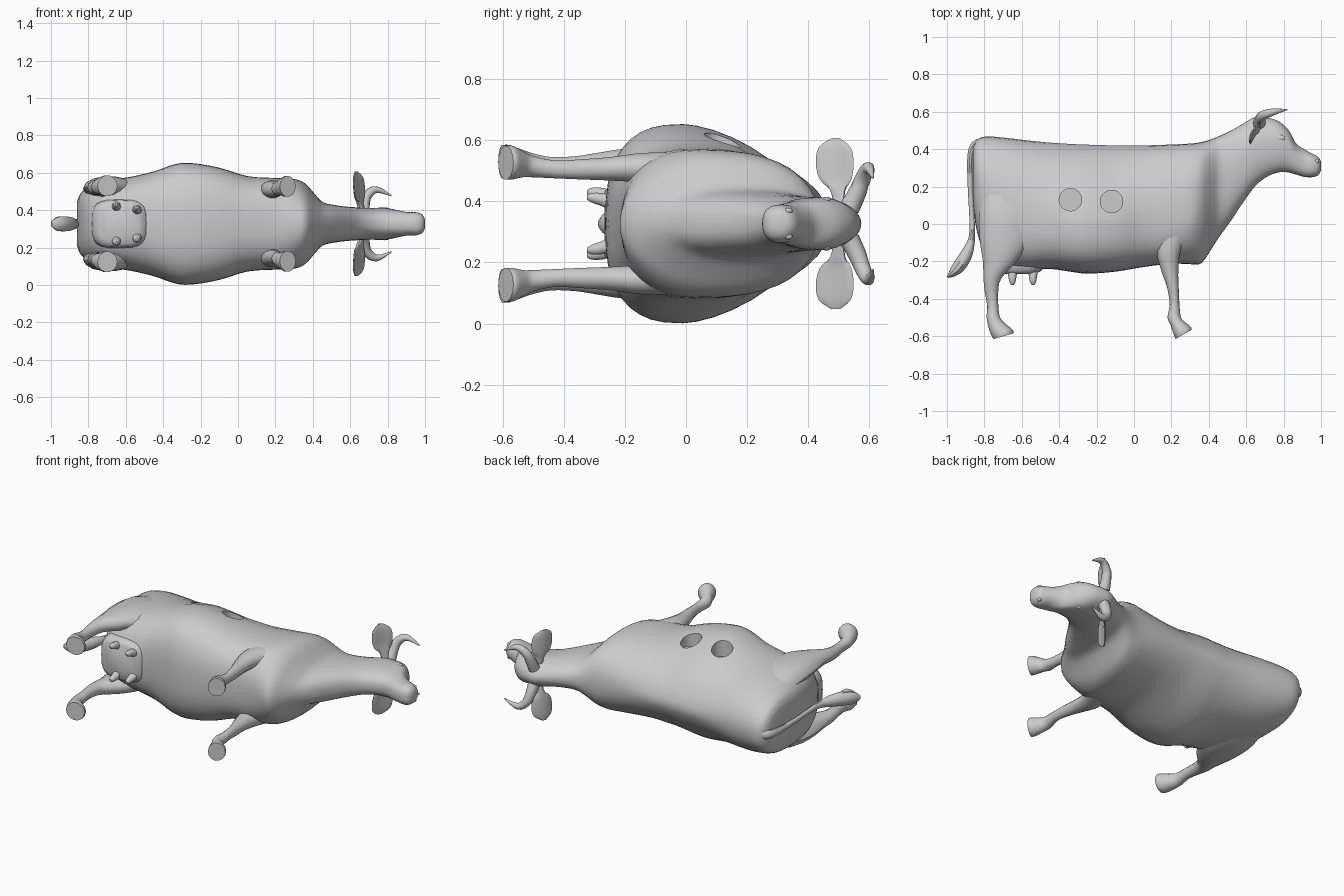
import bpy, bmesh, math
from mathutils import Vector
from mathutils.bvhtree import BVHTree

if "Cube" in bpy.data.objects:
    bpy.data.objects.remove(bpy.data.objects["Cube"])

MID = 0.327  # height of the animal's symmetry plane (it lies on its side)
grey = bpy.data.materials.new("plain grey")
grey.diffuse_color = (0.6, 0.6, 0.6, 1)
grey.use_nodes = True
grey.node_tree.nodes["Principled BSDF"].inputs["Base Color"].default_value = grey.diffuse_color
trunk = None  # search tree of the body, used to trim what is buried in it


def smooth_rows(rows, steps):
    """Catmull-Rom interpolation of rows of numbers."""
    out = []
    for i in range(len(rows) - 1):
        a, b, c, d = (rows[max(0, min(len(rows) - 1, i + k))] for k in (-1, 0, 1, 2))
        for s in range(steps):
            t = s / steps
            out.append([q + 0.5 * t * (r - p + t * (2 * p - 5 * q + 4 * r - w + t * (3 * (q - r) + w - p)))
                        for p, q, r, w in zip(a, b, c, d)])
    return out + [list(rows[-1])]


def buried(p):
    co, normal, _, dist = trunk.find_nearest(p)
    return (p - co).dot(normal) < 0 and dist > .004


def loft(name, rings, angle=40):
    """Skin a list of point rings, close both ends, drop faces hidden in the body."""
    bm = bmesh.new()
    vs = [[bm.verts.new(p) for p in ring] for ring in rings]
    n = len(vs[0])
    for r, s in zip(vs, vs[1:]):
        for i in range(n):
            bm.faces.new((r[i], r[(i + 1) % n], s[(i + 1) % n], s[i]))
    bm.faces.new(vs[0][::-1])
    bm.faces.new(vs[-1])
    bmesh.ops.recalc_face_normals(bm, faces=bm.faces)
    if trunk:
        hidden = [f for f in bm.faces if all(buried(v.co) for v in f.verts)]
        bmesh.ops.delete(bm, geom=hidden, context='FACES')
    me = bpy.data.meshes.new(name)
    bm.to_mesh(me)
    bm.free()
    ob = bpy.data.objects.new(name, me)
    bpy.context.collection.objects.link(ob)
    me.materials.append(grey)
    shade(ob, angle)
    return ob


def shade(ob, angle):
    bpy.ops.object.select_all(action='DESELECT')
    ob.select_set(True)
    bpy.context.view_layer.objects.active = ob
    bpy.ops.object.shade_smooth_by_angle(angle=math.radians(angle))


def power(v, e):
    return math.copysign(abs(v) ** e, v)


def circle(n):
    return [(math.cos(2 * math.pi * i / n), math.sin(2 * math.pi * i / n)) for i in range(n)]


def limb(name, rows, side, n=14):
    """Rows: y, x centre, x half, offset from symmetry plane, z half, sole tilt."""
    return loft(name, [[(x + c * hx, y + 0.25 * c * tilt, MID + side * (off + s * hz)) for c, s in circle(n)]
                       for y, x, hx, off, hz, tilt in smooth_rows(rows, 3)])


def tube(name, rows, n=10):
    """Rows: x, y, z, radius along the bend, radius across (z)."""
    rows = smooth_rows(rows, 4)
    rings = []
    for i, r in enumerate(rows):
        d = (Vector(rows[min(i + 1, len(rows) - 1)][:3]) - Vector(rows[max(i - 1, 0)][:3])).normalized()
        u = d.cross(Vector((0, 0, 1))).normalized()
        w = u.cross(d)
        rings.append([Vector(r[:3]) + u * c * r[3] + w * s * r[4] for c, s in circle(n)])
    return loft(name, rings)


# Trunk, neck and head: x, back, belly, half width, widest level (0 belly, 1 back)
body_rows = [
    (-.86, .41, .10, .12, .5), (-.84, .45, -.04, .165, .5), (-.79, .468, -.17, .20, .45),
    (-.70, .462, -.235, .232, .42), (-.58, .448, -.245, .25, .4), (-.45, .435, -.24, .28, .38),
    (-.34, .428, -.255, .318, .37), (-.25, .424, -.265, .325, .37), (-.10, .42, -.255, .30, .37),
    (.05, .42, -.23, .255, .4), (.20, .425, -.212, .245, .4), (.30, .43, -.215, .24, .42),
    (.36, .438, -.21, .215, .5), (.41, .452, -.14, .16, .5), (.455, .47, -.07, .115, .5),
    (.52, .50, .02, .10, .5), (.58, .535, .11, .092, .5), (.65, .572, .205, .087, .55),
    (.72, .567, .258, .085, .58), (.78, .545, .277, .086, .62), (.83, .498, .275, .078, .62),
    (.865, .432, .265, .07, .58), (.91, .40, .252, .062, .5), (.95, .378, .25, .062, .48),
    (.98, .362, .258, .053, .5), (.995, .345, .275, .036, .5), (1.0, .33, .29, .018, .5)]


def blend(x, stops):
    """Piecewise linear value along the body."""
    for (a, p), (b, q) in zip(stops, stops[1:]):
        if x <= b:
            return p + (q - p) * max(0, (x - a) / (b - a))
    return stops[-1][1]


# Section squareness (below 1 boxy, above 1 ridged) over the back and under the belly
BACK = [(-.86, .85), (-.6, .95), (-.35, 1.25), (-.1, 1.25), (.1, 1.0), (.3, .8), (.45, .85), (.6, 1)]
BELLY = [(-.86, .75), (.2, .75), (.34, 1.0), (.40, 1.0), (.5, .8), (1, .8)]
rings = []
for x, top, bot, hw, wide in smooth_rows(body_rows, 3):
    lvl = bot + wide * (top - bot)
    ring = []
    for c, s in circle(40):
        e = blend(x, BACK if s > 0 else BELLY)
        ring.append((x, lvl + power(s, e) * (top - lvl if s > 0 else lvl - bot), MID + power(c, e) * hw))
    rings.append(ring)
body = loft("body", rings)
bm = bmesh.new()
bm.from_mesh(body.data)
trunk = BVHTree.FromBMesh(bm)
bm.free()

# Two round sockets in the upper flank
for hx, hy in [(-.34, .13), (-.12, .12)]:
    bpy.ops.mesh.primitive_cylinder_add(vertices=32, radius=.06, depth=.4, location=(hx, hy, .735))
    cutter = bpy.context.object
    cutter.hide_render = True
    mod = body.modifiers.new("socket", 'BOOLEAN')
    mod.operation, mod.object, mod.solver = 'DIFFERENCE', cutter, 'EXACT'
    bpy.context.view_layer.objects.active = body
    bpy.ops.object.modifier_apply(modifier=mod.name)
    bpy.data.objects.remove(cutter)
shade(body, 40)

# Legs: y, x centre, x half, offset, z half, sole tilt
front_rows = [(.16, .25, .07, .14, .05, 0), (.0, .22, .095, .175, .055, 0), (-.14, .185, .065, .183, .05, 0),
              (-.24, .19, .047, .18, .04, 0), (-.34, .208, .031, .178, .034, 0), (-.43, .217, .026, .178, .03, 0),
              (-.50, .215, .036, .187, .036, 0), (-.535, .236, .04, .195, .044, .03),
              (-.57, .258, .046, .2, .056, .08), (-.59, .266, .043, .2, .056, .1)]
rear_rows = [(.25, -.70, .09, .13, .06, 0), (.08, -.69, .135, .18, .065, 0), (-.08, -.69, .135, .195, .06, 0),
             (-.20, -.718, .09, .197, .05, 0), (-.29, -.757, .048, .193, .04, 0), (-.36, -.762, .036, .188, .034, 0),
             (-.44, -.755, .03, .188, .031, 0), (-.50, -.752, .036, .195, .036, 0),
             (-.545, -.73, .048, .2, .046, .03), (-.58, -.706, .057, .203, .056, .06), (-.6, -.698, .053, .203, .056, .06)]
for side, label in ((1, "upper"), (-1, "lower")):
    limb(label + "_front_leg", front_rows, side)
    limb(label + "_rear_leg", rear_rows, side)
    tube(label + "_horn", [(.67, .535, MID + side * .05, .034, .034), (.675, .56, MID + side * .10, .03, .03),
                           (.69, .58, MID + side * .15, .026, .026), (.74, .598, MID + side * .183, .019, .019),
                           (.82, .612, MID + side * .15, .003, .003)])
    # Ear leaf: offset, x, y, half height, thickness
    ear = smooth_rows([(.06, .66, .50, .018, .015), (.11, .65, .497, .025, .014), (.145, .64, .49, .052, .012),
                       (.20, .635, .487, .062, .011), (.25, .632, .487, .052, .009), (.28, .63, .49, .014, .004)], 3)
    loft(label + "_ear", [[(x + s * th + .25 * h * c * c + .45 * h * c, y + c * h, MID + side * off)
                           for c, s in circle(12)] for off, x, y, h, th in ear])
    # Eye and nostril bumps
    for part, pos, size in (("eye", (.785, .46, .078), (.024, .016, .010)),
                            ("nostril", (.978, .335, .042), (.012, .014, .010))):
        bpy.ops.mesh.primitive_uv_sphere_add(segments=14, ring_count=8, radius=1,
                                             location=(pos[0], pos[1], MID + side * pos[2]))
        ob = bpy.context.object
        ob.name, ob.scale = label + "_" + part, size
        ob.data.materials.append(grey)
        shade(ob, 60)
    # Teats
    for x, off, place in ((-.65, .097, "rear"), (-.54, .08, "front")):
        limb(label + "_" + place + "_teat", [(-.25, x, .026, off - .01, .026, 0), (-.28, x, .022, off, .022, 0),
                                             (-.31, x, .016, off + .005, .016, 0),
                                             (-.325, x, .007, off + .006, .007, 0)], side, 10)

# Udder: squarish block between the hind legs
loft("udder", [[(-.63 + power(c, .6) * hx, y, MID + power(s, .6) * hz) for c, s in circle(24)]
               for y, hx, hz in ((-.18, .155, .133), (-.22, .15, .13), (-.25, .135, .125), (-.267, .10, .105))], 60)

# Tail with its tuft
tube("tail", [(-.80, .44, MID, .02, .03), (-.85, .425, MID, .02, .028), (-.873, .36, MID, .018, .022),
              (-.875, .2, MID, .014, .016), (-.866, .02, MID, .014, .016), (-.868, -.08, MID, .018, .022),
              (-.895, -.16, MID, .032, .036), (-.935, -.225, MID, .034, .042), (-.97, -.262, MID, .022, .036),
              (-.998, -.285, MID, .004, .012)])
